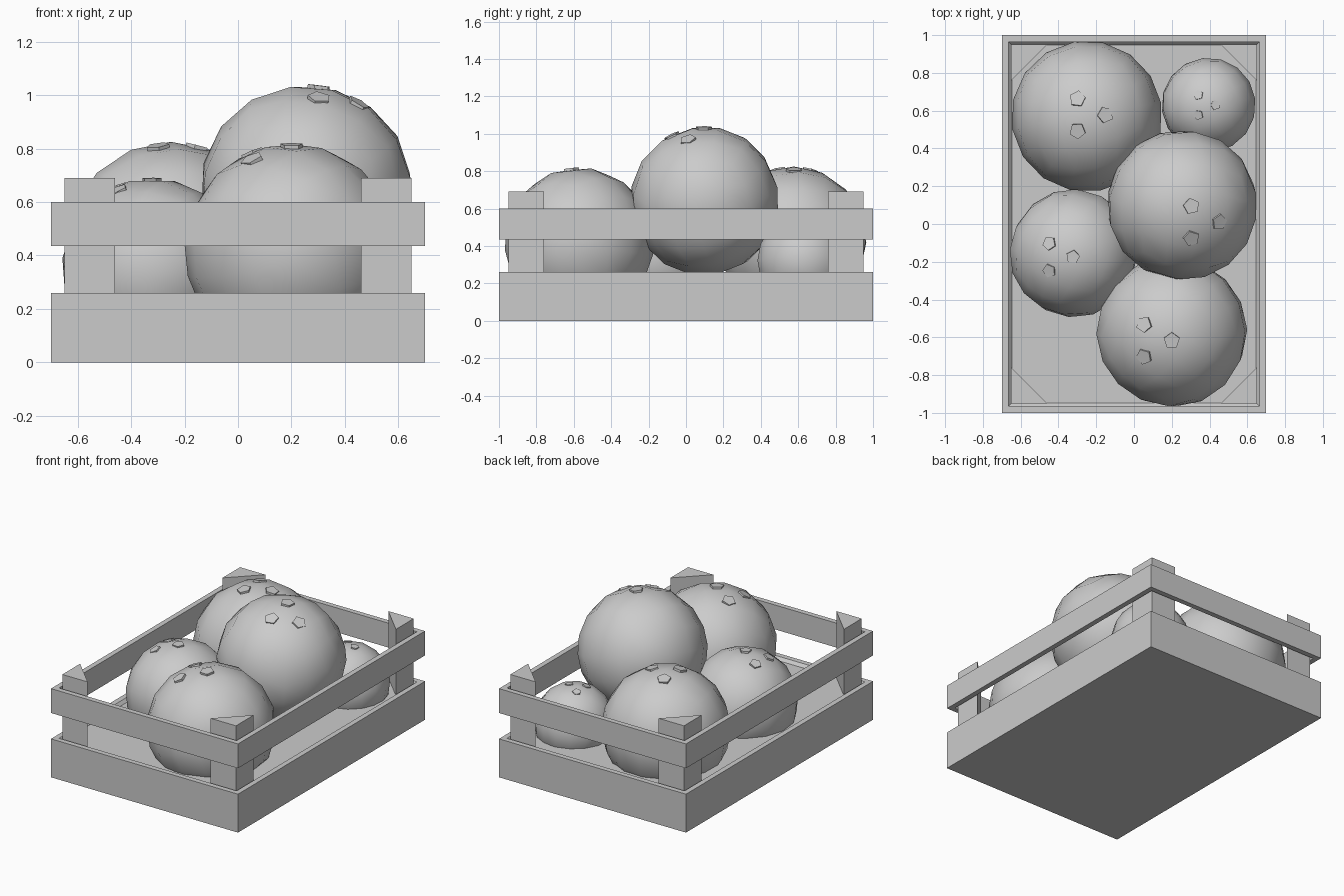
import bpy, bmesh
from math import cos, sin, tan, pi, radians
from mathutils import Vector, Matrix

cube = bpy.data.objects.get("Cube")
if cube:
    bpy.data.objects.remove(cube, do_unlink=True)

# One flat grey for everything
GREY = (0.6, 0.6, 0.6, 1.0)
grey = bpy.data.materials.new("light_grey")
grey.use_nodes = True
grey.diffuse_color = GREY
for node in grey.node_tree.nodes:
    if node.type == "BSDF_PRINCIPLED":
        node.inputs["Base Color"].default_value = GREY

HALF_X, HALF_Y, WALL = 0.70, 1.00, 0.05


def finish(name, bm, smooth=False):
    bmesh.ops.recalc_face_normals(bm, faces=bm.faces)
    mesh = bpy.data.meshes.new(name)
    for face in bm.faces:
        face.smooth = smooth
    bm.to_mesh(mesh)
    bm.free()
    mesh.materials.append(grey)
    obj = bpy.data.objects.new(name, mesh)
    bpy.context.collection.objects.link(obj)
    return obj


def crate_box(z0, z1):
    bm = bmesh.new()
    size = Matrix.Diagonal((2 * HALF_X, 2 * HALF_Y, z1 - z0, 1))
    bmesh.ops.create_cube(bm, size=1, matrix=Matrix.Translation((0, 0, (z0 + z1) / 2)) @ size)
    bm.normal_update()
    return bm


# Base tray: solid box with a rim and a shallow sloped recess
bm = crate_box(0, 0.26)
top = [f for f in bm.faces if f.normal.z > 0.9]
bmesh.ops.inset_region(bm, faces=top, thickness=WALL)
bmesh.ops.inset_region(bm, faces=top, thickness=0.025, depth=-0.02)
finish("base_tray", bm)

# Upper rail: one continuous rectangular ring
bm = crate_box(0.435, 0.60)
caps = [f for f in bm.faces if abs(f.normal.z) > 0.9]
bmesh.ops.inset_individual(bm, faces=caps, thickness=WALL)
bmesh.ops.delete(bm, geom=caps, context="FACES")
bmesh.ops.bridge_loops(bm, edges=[e for e in bm.edges if e.is_boundary])
finish("upper_rail", bm)

# Triangular corner posts
LEG = 0.19
for sx, side in ((1, "left"), (-1, "right")):
    for sy, end in ((1, "back"), (-1, "front")):
        bm = bmesh.new()
        x, y = HALF_X - WALL, HALF_Y - WALL
        corner = [(x, y), (x - LEG, y), (x, y - LEG)]
        face = bm.faces.new([bm.verts.new((sx * a, sy * b, 0.22)) for a, b in corner])
        grown = bmesh.ops.extrude_face_region(bm, geom=[face])["geom"]
        verts = [v for v in grown if isinstance(v, bmesh.types.BMVert)]
        bmesh.ops.translate(bm, verts=verts, vec=(0, 0, 0.47))
        finish(f"corner_post_{end}_{side}", bm)


# Round fruits: low-poly balls made from a rounded cube
def fruit(name, centre, radius, tilt, yaw):
    centre = Vector(centre)
    axis = Vector((tilt[0], tilt[1], 1)).normalized()
    turn = axis.to_track_quat("Z", "Y").to_matrix() @ Matrix.Rotation(radians(yaw), 3, "Z")
    bm = bmesh.new()
    bmesh.ops.create_cube(bm, size=2)
    bmesh.ops.subdivide_edges(bm, edges=bm.edges[:], cuts=3, use_grid_fill=True)
    for v in bm.verts:
        even = Vector([tan(c * pi / 4) for c in v.co])
        v.co = centre + turn @ even.normalized() * radius
    finish(name, bm, smooth=True)

    # Three small pentagonal eyes around the tilted top
    bm = bmesh.new()
    for k in range(3):
        a = 2 * pi * k / 3
        flat = Vector((tilt[0] + 0.25 * cos(a), tilt[1] + 0.25 * sin(a), 0))
        out = Vector((flat.x, flat.y, (1 - flat.length_squared) ** 0.5))
        place = Matrix.Translation(centre + out * radius * 0.965)
        place = place @ out.to_track_quat("Z", "Y").to_matrix().to_4x4()
        bmesh.ops.create_cone(bm, cap_ends=True, segments=5, radius1=0.11 * radius,
                              radius2=0.11 * radius, depth=0.065 * radius, matrix=place)
    finish(name + "_eyes", bm)


fruit("fruit_front", (0.20, -0.57, 0.42), 0.40, (-0.25, -0.12), 20)
fruit("fruit_middle", (0.255, 0.10, 0.64), 0.40, (0.25, -0.23), 35)
fruit("fruit_back_large", (-0.25, 0.57, 0.425), 0.40, (0, 0.02), 10)
fruit("fruit_side", (-0.32, -0.155, 0.35), 0.34, (-0.26, -0.06), 50)
fruit("fruit_back_small", (0.395, 0.63, 0.32), 0.25, (-0.1, 0), 30)
